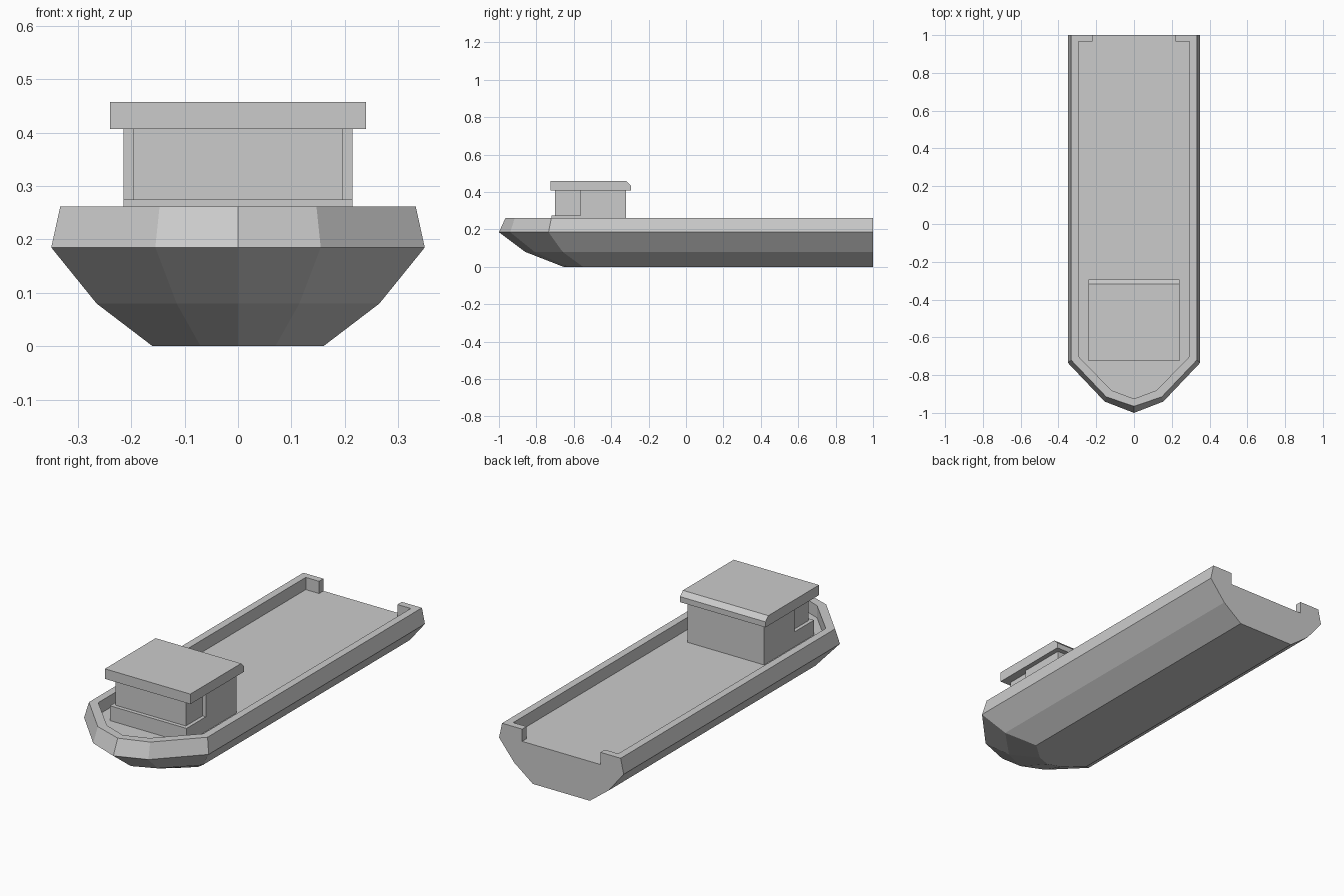
import bpy
import bmesh

cube = bpy.data.objects.get("Cube")
if cube:
    bpy.data.objects.remove(cube, do_unlink=True)

grey = bpy.data.materials.new("plain grey")
grey.use_nodes = True
grey.diffuse_color = (0.6, 0.6, 0.6, 1)
grey.node_tree.nodes["Principled BSDF"].inputs["Base Color"].default_value = (0.6, 0.6, 0.6, 1)

DECK, RIM = 0.20, 0.262


def finish(name, bm):
    bmesh.ops.recalc_face_normals(bm, faces=bm.faces)
    mesh = bpy.data.meshes.new(name)
    bm.to_mesh(mesh)
    bm.free()
    mesh.materials.append(grey)
    obj = bpy.data.objects.new(name, mesh)
    bpy.context.collection.objects.link(obj)
    return obj


def mirrored(half):
    """Closes a half outline running from the stern to the bow tip."""
    return half + [(-x, y) for x, y in reversed(half) if x > 0]


def loft(name, levels):
    """Skins a stack of (z, outline) rings and caps both ends."""
    bm = bmesh.new()
    rings = [[bm.verts.new((x, y, z)) for x, y in pts] for z, pts in levels]
    n = len(rings[0])
    for low, high in zip(rings, rings[1:]):
        for i in range(n):
            j = (i + 1) % n
            bm.faces.new((low[i], low[j], high[j], high[i]))
    bm.faces.new(rings[0])
    bm.faces.new(rings[-1])
    return finish(name, bm)


def box(name, half_width, y0, y1, z0, z1):
    outline = mirrored([(half_width, y1), (half_width, y0)])
    return loft(name, [(z0, outline), (z1, outline)])


# Hull: faceted bow, flat stern
hull = loft("hull", [(z, mirrored([(w, 1), (w, side), (mid, bow), (0, tip)]))
                     for z, w, side, mid, bow, tip in (
    (0, 0.16, -0.55, 0.07, -0.63, -0.655),
    (0.08, 0.265, -0.66, 0.115, -0.81, -0.86),
    (0.185, 0.35, -0.735, 0.155, -0.94, -1),
    (RIM, 0.333, -0.72, 0.147, -0.915, -0.965))])

# Deck well, open at the stern between two corner returns
well = mirrored([(0.22, 1.1), (0.22, 0.965), (0.295, 0.965),
                 (0.295, -0.70), (0.12, -0.88), (0, -0.925)])
cutter = loft("deck_well_cutter", [(DECK, well), (0.4, well)])
cutter.hide_render = True
cutter.hide_viewport = True
cut = hull.modifiers.new("deck well", 'BOOLEAN')
cut.operation = 'DIFFERENCE'
cut.solver = 'EXACT'
cut.object = cutter

# Wheelhouse: full-width rear, recessed front standing on a low ledge
box("wheelhouse_rear", 0.215, -0.565, -0.32, DECK, 0.408)
box("wheelhouse_front", 0.197, -0.70, -0.565, DECK, 0.408)
box("wheelhouse_ledge", 0.215, -0.72, -0.565, DECK, 0.275)

# Roof slab with a chamfered rear top edge
profile = [(-0.725, 0.407), (-0.295, 0.407), (-0.295, 0.435),
           (-0.318, 0.458), (-0.725, 0.458)]
bm = bmesh.new()
face = bm.faces.new([bm.verts.new((-0.24, y, z)) for y, z in profile])
side = bmesh.ops.extrude_face_region(bm, geom=[face])
bmesh.ops.translate(bm, vec=(0.48, 0, 0),
                    verts=[v for v in side["geom"] if isinstance(v, bmesh.types.BMVert)])
finish("wheelhouse_roof", bm)
